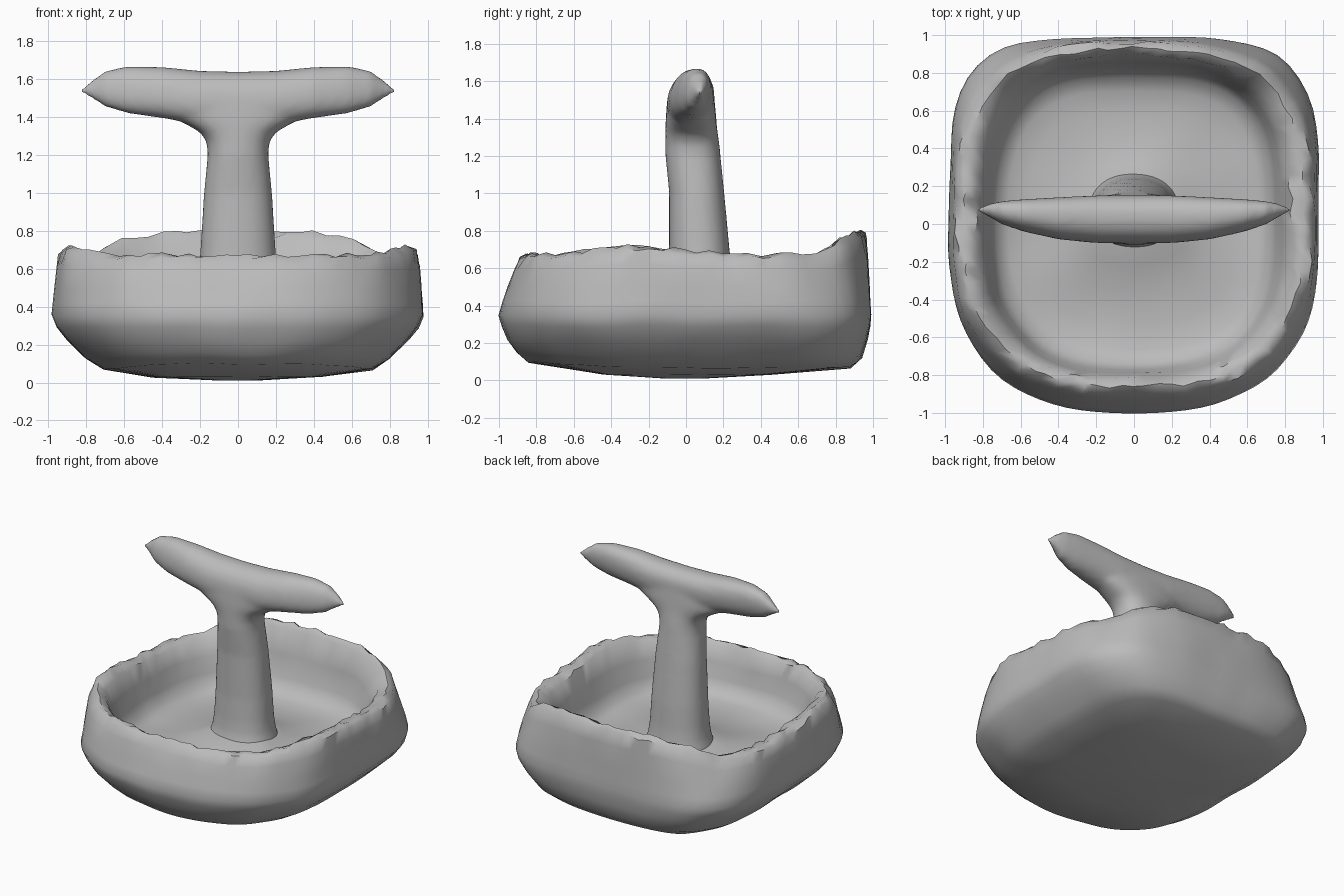
import bpy, bmesh, math, random
from mathutils import Vector, noise

random.seed(4)
cube = bpy.data.objects.get("Cube")
if cube:
    bpy.data.objects.remove(cube, do_unlink=True)

stone = bpy.data.materials.new("grey stone")
stone.use_nodes = True
COLOUR = (0.5, 0.5, 0.5, 1)
stone.diffuse_color = COLOUR
stone.node_tree.nodes["Principled BSDF"].inputs["Base Color"].default_value = COLOUR


def loft(bm, rings):
    """Skin a list of equal point rings and cap both ends."""
    loops = [[bm.verts.new(p) for p in ring] for ring in rings]
    n = len(loops[0])
    for a, b in zip(loops, loops[1:]):
        for i in range(n):
            j = (i + 1) % n
            bm.faces.new((a[i], a[j], b[j], b[i]))
    bm.faces.new(loops[0][::-1])
    bm.faces.new(loops[-1])


def finish(bm, name):
    bmesh.ops.recalc_face_normals(bm, faces=bm.faces)
    mesh = bpy.data.meshes.new(name)
    bm.to_mesh(mesh)
    bm.free()
    mesh.materials.append(stone)
    obj = bpy.data.objects.new(name, mesh)
    bpy.context.collection.objects.link(obj)
    bpy.ops.object.select_all(action='DESELECT')
    obj.select_set(True)
    bpy.context.view_layer.objects.active = obj
    return obj


def signed_pow(v, e):
    return math.copysign(abs(v) ** e, v)


def smooth(a, b, v):
    t = min(1, max(0, (v - a) / (b - a)))
    return t * t * (3 - 2 * t)


# Basin profile: half width, front depth, back depth, height (underside to inner floor)
PROFILE = [
    (.10, .10, .10, .01), (.45, .45, .45, .03), (.71, .84, .88, .07),
    (.80, .90, .94, .125), (.90, .95, .97, .22), (.955, .98, .985, .29),
    (.98, 1.0, .99, .35), (.975, .98, .985, .42), (.97, .955, .98, .50),
    (.96, .925, .97, .60), (.94, .895, .955, .67), (.90, .86, .925, .69),
    (.835, .82, .89, .665), (.785, .79, .85, .55), (.755, .77, .82, .43),
    (.72, .735, .775, .35), (.66, .66, .70, .32), (.55, .53, .60, .31),
    (.40, .36, .44, .32), (.29, .22, .33, .345), (.22, .12, .25, .375),
    (.12, .03, .15, .385)]
RIM = {.67, .69, .665}
SEGMENTS = 88


def basin_ring(index, row):
    wide, front, back, z0 = row
    # squarish belly at the back, rounder towards the rim and inside
    if index <= 6:
        back_power = 4.1
    else:
        back_power = 4.1 - 1.0 * smooth(6, 10, index)
    points = []
    for i in range(SEGMENTS):
        a = math.tau * i / SEGMENTS
        c, s = math.cos(a), math.sin(a)
        power = 2.65 + (back_power - 2.65) * smooth(-.3, .35, s)
        # the mound round the post is a plain oval
        power = 2 + (power - 2) * smooth(.2, .5, wide)
        r = (abs(c) ** power + abs(s) ** power) ** (-1 / power)
        u, v = c * r, s * r
        x, y = u * wide, v * (back if s > 0 else front)
        # rim arches up at the middle of the back, and a little along the sides
        lift = .12 * smooth(.6, .9, v) * max(0, 1 - 1.9 * u ** 4)
        lift += .045 * u * u * math.exp(-((v + .35) / .35) ** 2) - .015
        z = z0 + lift * smooth(.45, .68, z0)
        # the underside is a little higher at the front
        if index < 4:
            z += .03 * smooth(.4, .9, -y)
        # gentle lumps, and a chipped rim
        lump = noise.noise_vector(Vector((x, y, z)) * 3.5) * .012
        x, y, z = x + lump.x, y + lump.y, z + lump.z * smooth(0, .06, z0)
        if z0 in RIM:
            x += random.uniform(-.012, .012)
            y += random.uniform(-.012, .012)
            z += random.uniform(-.012, .012)
        points.append((x, y, z))
    return points


bm = bmesh.new()
loft(bm, [basin_ring(i, row) for i, row in enumerate(PROFILE)])
basin = finish(bm, "basin")
bpy.ops.object.shade_smooth_by_angle(angle=math.radians(50))

# Column: height, half width, front y, back y, flared at foot and head
COLUMN = [
    (.30, .25, -.15, .28), (.37, .235, -.125, .265), (.42, .22, -.11, .255),
    (.50, .21, -.10, .245), (.68, .20, -.09, .235), (1.0, .18, -.09, .205),
    (1.2, .16, -.11, .185), (1.27, .165, -.11, .178), (1.32, .20, -.11, .17),
    (1.36, .27, -.11, .165), (1.40, .35, -.108, .162), (1.45, .38, -.105, .158),
    (1.51, .36, -.10, .152)]
# Crossbar: distance along x, bottom, top, front y, back y
BAR = [
    (0, 1.36, 1.64, -.10, .15), (.2, 1.36, 1.645, -.10, .15),
    (.4, 1.395, 1.665, -.08, .14), (.58, 1.42, 1.67, -.04, .13),
    (.70, 1.455, 1.645, .0, .12), (.77, 1.50, 1.595, .04, .105),
    (.83, 1.53, 1.55, .065, .085)]


def oval(cx, cy, rx, ry, n=32):
    for i in range(n):
        a = math.tau * i / n
        yield cx + rx * signed_pow(math.cos(a), .9), cy + ry * signed_pow(math.sin(a), .9)


def bar_ring(x, low, high, front, back):
    mid, half = (low + high) / 2, (high - low) / 2
    # the section leans slightly backwards
    return [(x, y + .12 * (z - mid), z)
            for y, z in oval((front + back) / 2, mid, (back - front) / 2, half)]


bm = bmesh.new()
loft(bm, [[(x, y, z) for x, y in oval(0, (f + b) / 2, w, (b - f) / 2)]
          for z, w, f, b in COLUMN])
mirrored = [(-row[0], *row[1:]) for row in BAR[:0:-1]]
loft(bm, [bar_ring(*row) for row in mirrored + BAR])
post = finish(bm, "post_and_crossbar")

# Fuse column and bar into one soft form
remesh = post.modifiers.new("fuse", 'REMESH')
remesh.mode = 'VOXEL'
remesh.voxel_size = .018
relax = post.modifiers.new("soften", 'SMOOTH')
relax.factor = .5
relax.iterations = 8
for name in ("fuse", "soften"):
    bpy.ops.object.modifier_apply(modifier=name)
bpy.ops.object.shade_smooth()
